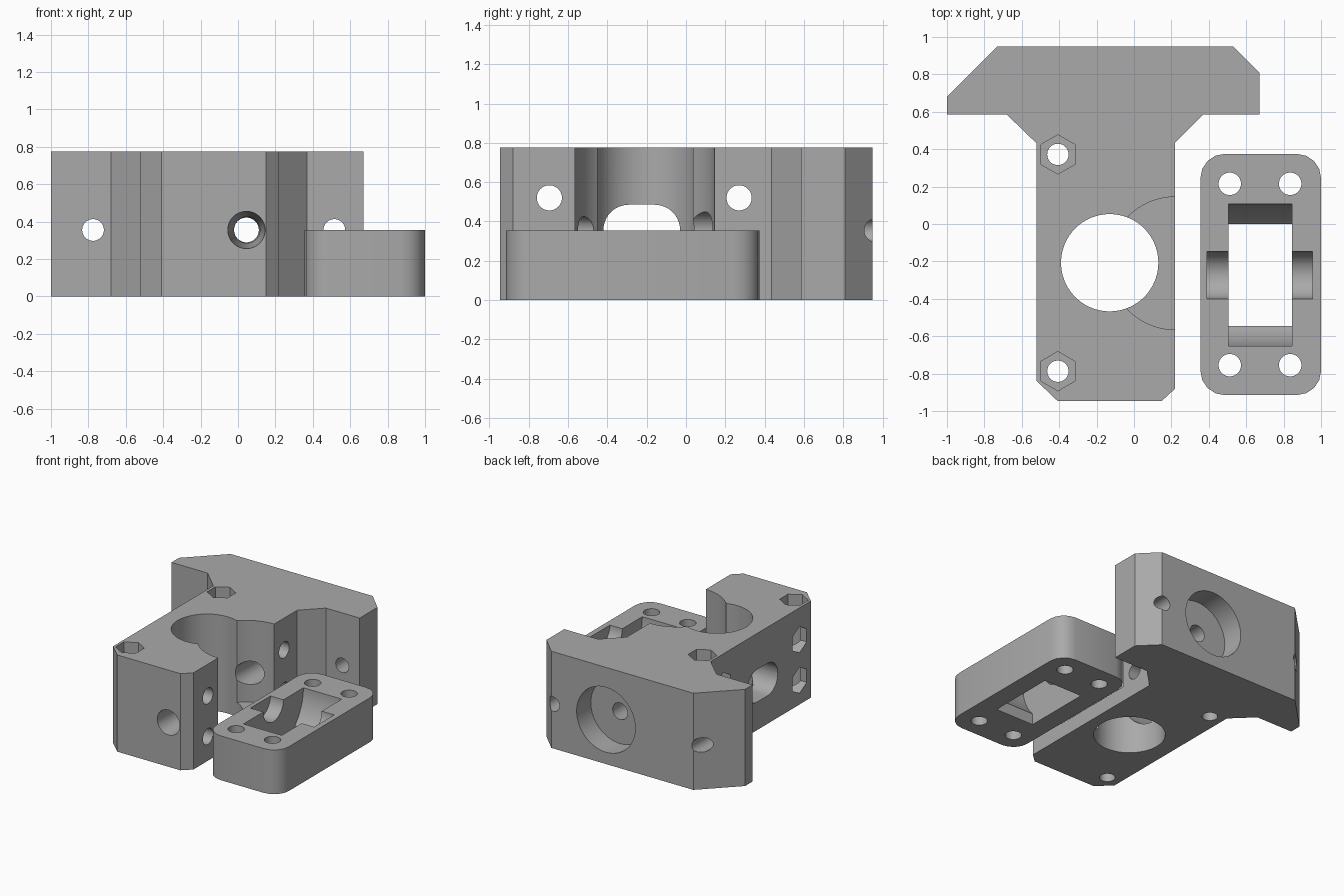
import bpy, bmesh, math
from mathutils import Vector, Matrix

if "Cube" in bpy.data.objects:
    bpy.data.objects.remove(bpy.data.objects["Cube"])

gray = bpy.data.materials.new("plain_gray")
gray.diffuse_color = (0.4, 0.4, 0.4, 1)
gray.use_nodes = True
gray.node_tree.nodes["Principled BSDF"].inputs["Base Color"].default_value = gray.diffuse_color


def make_object(name, bm):
    bmesh.ops.recalc_face_normals(bm, faces=bm.faces[:])
    mesh = bpy.data.meshes.new(name)
    bm.to_mesh(mesh)
    bm.free()
    ob = bpy.data.objects.new(name, mesh)
    bpy.context.collection.objects.link(ob)
    return ob


def prism(name, outline, z0, z1):
    bm = bmesh.new()
    face = bm.faces.new([bm.verts.new((x, y, z0)) for x, y in outline])
    ext = bmesh.ops.extrude_face_region(bm, geom=[face])
    verts = [g for g in ext["geom"] if isinstance(g, bmesh.types.BMVert)]
    bmesh.ops.translate(bm, verts=verts, vec=(0, 0, z1 - z0))
    return make_object(name, bm)


def rod(a, b, r1, r2=None, sides=48, spin=0):
    """Cylinder, cone or hexagon cutter from point a to point b."""
    a, b = Vector(a), Vector(b)
    rot = Vector((0, 0, 1)).rotation_difference(b - a).to_matrix().to_4x4()
    m = Matrix.Translation((a + b) / 2) @ rot @ Matrix.Rotation(spin, 4, "Z")
    bm = bmesh.new()
    bmesh.ops.create_cone(bm, cap_ends=True, segments=sides, radius1=r1,
                          radius2=r1 if r2 is None else r2,
                          depth=(b - a).length, matrix=m)
    return make_object("cutter", bm)


def box(x0, x1, y0, y1, z0, z1):
    return prism("cutter", [(x0, y0), (x1, y0), (x1, y1), (x0, y1)], z0, z1)


def rounded(cx, cy, w, h, r, n):
    """Outline of a rounded rectangle."""
    pts = []
    for i, (sx, sy) in enumerate([(1, 1), (-1, 1), (-1, -1), (1, -1)]):
        for k in range(n + 1):
            t = math.pi / 2 * (i + k / n)
            pts.append((cx + sx * (w / 2 - r) + r * math.cos(t),
                        cy + sy * (h / 2 - r) + r * math.sin(t)))
    return pts


def cut(ob, cutters):
    for c in cutters:
        c.hide_render = True
        mod = ob.modifiers.new("cut", "BOOLEAN")
        mod.operation = "DIFFERENCE"
        mod.solver = "EXACT"
        mod.object = c
    dg = bpy.context.evaluated_depsgraph_get()
    mesh = bpy.data.meshes.new_from_object(ob.evaluated_get(dg))
    ob.modifiers.clear()
    ob.data = mesh
    for c in cutters:
        bpy.data.objects.remove(c)
    mesh.materials.clear()
    mesh.materials.append(gray)
    bpy.ops.object.select_all(action="DESELECT")
    ob.select_set(True)
    bpy.context.view_layer.objects.active = ob
    bpy.ops.object.shade_smooth_by_angle(angle=math.radians(28))


# T-shaped carriage block
H = 0.775
MID = 0.355
block = prism("carriage_block", [
    (-0.73, 0.95), (-1, 0.68), (-1, 0.585), (-0.68, 0.585), (-0.52, 0.43),
    (-0.52, -0.84), (-0.41, -0.945), (0.15, -0.945), (0.22, -0.88),
    (0.22, 0.435), (0.37, 0.585), (0.67, 0.585), (0.67, 0.81), (0.53, 0.95)], 0, H)
cutters = [
    rod((-0.13, -0.207, -0.1), (-0.13, -0.207, 1), 0.26, sides=96),   # main bore
    rod((0.221, -0.21, 0.12), (0.221, -0.21, 1), 0.355, sides=96),    # side recess
    rod((0.045, 0.77, MID), (0.045, 1.1, MID), 0.26, sides=64),       # back pocket
    rod((0.045, -0.95, MID), (0.045, -0.45, MID), 0.10, 0.065),       # front taper
    rod((0.045, -0.05, MID), (0.045, 0.80, MID), 0.10, 0.065),        # rear taper
]
# oval window in the thin wall
window = prism("cutter", rounded(0, 0, 0.26, 0.39, 0.129, 10), -0.25, 0.25)
window.data.transform(Matrix.Translation((-0.5, -0.225, MID))
                      @ Matrix.Rotation(math.pi / 2, 4, "Y"))
cutters.append(window)
# flange holes
for x in (-0.775, 0.515):
    cutters.append(rod((x, 0.4, MID), (x, 1.1, MID), 0.058))
# vertical bolts with hexagonal nut pockets
for y in (0.372, -0.787):
    cutters.append(rod((-0.407, y, -0.1), (-0.407, y, 1), 0.057))
    cutters.append(rod((-0.407, y, H - 0.11), (-0.407, y, 1), 0.105, sides=6))
# sideways bolts with hexagonal nut pockets
for y in (0.27, -0.695):
    for z in (0.52, 0.195):
        cutters.append(rod((-0.7, y, z), (0.3, y, z), 0.064))
        cutters.append(rod((-0.7, y, z), (-0.41, y, z), 0.105, sides=6, spin=math.pi / 2))
cut(block, cutters)

# Separate wheel holder plate
T = 0.355
CX, CY = 0.675, -0.273
holder = prism("wheel_holder", rounded(0.6775, -0.27, 0.645, 1.29, 0.13, 4), 0, T)
cutters = [
    box(0.505, 0.845, -0.545, 0.0, -0.1, 0.6),                        # through window
    rod((0.505, CY, T), (0.845, CY, T), 0.38, sides=96),              # wheel well
    rod((0.39, CY, T), (0.955, CY, T), 0.127),                        # axle cradle
]
for x in (0.512, 0.835):
    for y in (0.215, -0.755):
        cutters.append(rod((x, y, -0.1), (x, y, 0.6), 0.06))
cut(holder, cutters)
